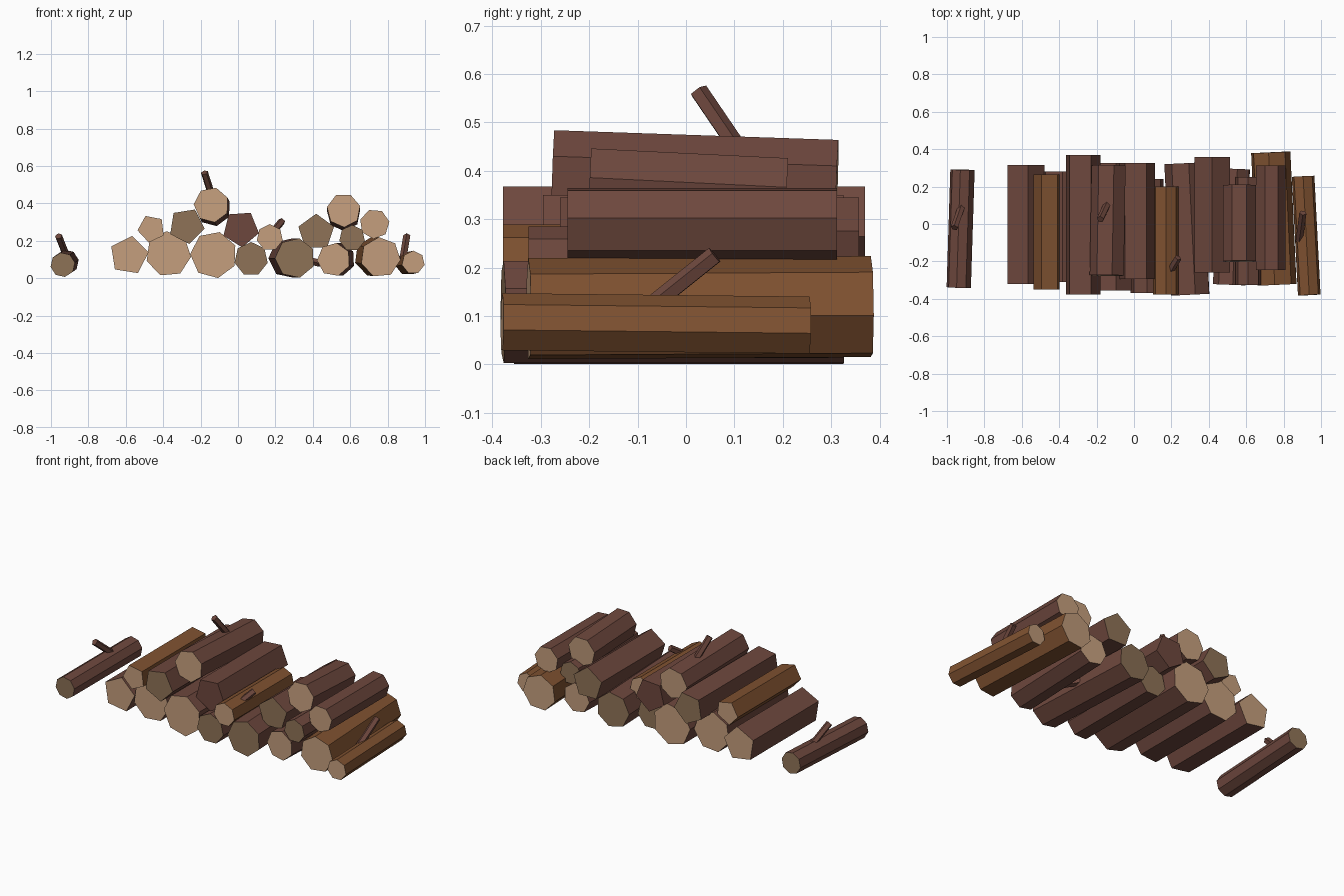
import bpy, bmesh
from math import cos, sin, radians
from mathutils import Vector

cube = bpy.data.objects.get("Cube")
if cube:
    bpy.data.objects.remove(cube)


def material(name, rgb):
    mat = bpy.data.materials.new(name)
    mat.use_nodes = True
    color = [((c + 0.055) / 1.055) ** 2.4 for c in rgb] + [1]
    mat.diffuse_color = color
    mat.node_tree.nodes["Principled BSDF"].inputs["Base Color"].default_value = color
    return mat


brown = material("brown bark", (0.43, 0.28, 0.24))
amber = material("amber bark", (0.50, 0.32, 0.19))
pale = material("pale cut wood", (0.77, 0.62, 0.49))
dull = material("dull cut wood", (0.56, 0.45, 0.34))


def prism(name, start, end, radius, sides, turn, side_mat, cap_mat):
    """Straight faceted prism between two points, with coloured end caps."""
    start, end = Vector(start), Vector(end)
    axis = (end - start).normalized()
    across = Vector((1, 0, 0))
    across = (across - axis * across.dot(axis)).normalized()
    up = across.cross(axis)
    if up.z < 0:
        up.negate()
    bm = bmesh.new()
    rings = []
    for center in (start, end):
        ring = []
        for i in range(sides):
            a = radians(turn + 360 * i / sides)
            ring.append(bm.verts.new(center + radius * (across * cos(a) + up * sin(a))))
        rings.append(ring)
    front, back = rings
    for i in range(sides):
        j = (i + 1) % sides
        bm.faces.new((front[i], front[j], back[j], back[i]))
    for ring in rings:
        bm.faces.new(ring).material_index = 1
    bmesh.ops.recalc_face_normals(bm, faces=bm.faces)
    mesh = bpy.data.meshes.new(name)
    bm.to_mesh(mesh)
    bm.free()
    mesh.materials.append(side_mat)
    mesh.materials.append(cap_mat)
    obj = bpy.data.objects.new(name, mesh)
    bpy.context.collection.objects.link(obj)


def log(name, x, z, front, back, radius, sides=7, turn=90, bark=brown, cut=pale, dx=0, dz=0):
    """Log running front to back; dx and dz shift the rear end."""
    prism(name, (x, front, z), (x + dx, back, z + dz), radius, sides, turn, bark, cut)


def branch(name, base, tip):
    prism(name, base, tip, 0.02, 5, 20, brown, brown)


# Loose logs at both ends
log("loose_log_right", x=-0.937, z=0.072, front=-0.34, back=0.29, radius=0.066, sides=8, turn=10,
    cut=dull, dx=0.02, dz=0.015)
log("loose_log_left", x=0.937, z=0.085, front=-0.38, back=0.255, radius=0.062, bark=amber,
    dx=-0.033, dz=-0.007)

# Bottom row, from the right end to the left end
log("bottom_log_a", x=-0.583, z=0.122, front=-0.32, back=0.315, radius=0.106, sides=5, turn=81)
log("bottom_log_b", x=-0.372, z=0.13, front=-0.31, back=0.28, radius=0.122, turn=95)
log("bottom_log_c", x=-0.13, z=0.125, front=-0.355, back=0.325, radius=0.126, turn=75)
log("bottom_log_d", x=0.07, z=0.103, front=-0.37, back=0.24, radius=0.091, cut=dull)
log("bottom_log_e", x=0.305, z=0.108, front=-0.378, back=0.325, radius=0.108, turn=78, cut=dull, dx=-0.035)
log("bottom_log_f", x=0.512, z=0.1, front=-0.325, back=0.295, radius=0.09, turn=80, dx=0.025)
log("bottom_log_g", x=0.762, z=0.112, front=-0.325, back=0.383, radius=0.108, turn=95, bark=amber,
    dx=-0.033, dz=0.004)

# Second row
log("middle_log_a", x=-0.463, z=0.265, front=-0.35, back=0.265, radius=0.075, sides=5, turn=115, bark=amber)
log("middle_log_b", x=-0.275, z=0.28, front=-0.378, back=0.37, radius=0.098, sides=5, turn=63, cut=dull)
log("middle_log_c", x=0.015, z=0.265, front=-0.295, back=0.325, radius=0.1, sides=5, turn=58, cut=brown)
log("middle_log_d", x=0.17, z=0.218, front=-0.378, back=0.2, radius=0.071, bark=amber)
log("middle_log_e", x=0.418, z=0.245, front=-0.26, back=0.358, radius=0.1, sides=5, cut=dull)
log("middle_log_f", x=0.61, z=0.215, front=-0.325, back=0.25, radius=0.07, cut=dull)
log("middle_log_g", x=0.73, z=0.29, front=-0.245, back=0.312, radius=0.08, turn=60)

# Top logs
log("top_log_a", x=-0.142, z=0.392, front=-0.275, back=0.312, radius=0.095, turn=75, dx=0.01, dz=-0.02)
log("top_log_b", x=0.565, z=0.363, front=-0.2, back=0.207, radius=0.091, turn=66, dz=-0.02)

# Snapped branches
branch("branch_loose_right", base=(-0.915, 0.11, 0.11), tip=(-0.96, -0.02, 0.225))
branch("branch_loose_left", base=(0.883, -0.09, 0.105), tip=(0.903, 0.06, 0.225))
branch("branch_top", base=(-0.14, 0.11, 0.44), tip=(-0.18, 0.025, 0.565))
branch("branch_middle", base=(0.185, -0.265, 0.245), tip=(0.235, -0.18, 0.305))
branch("branch_bottom", base=(0.36, 0.0, 0.1), tip=(0.44, -0.07, 0.08))
